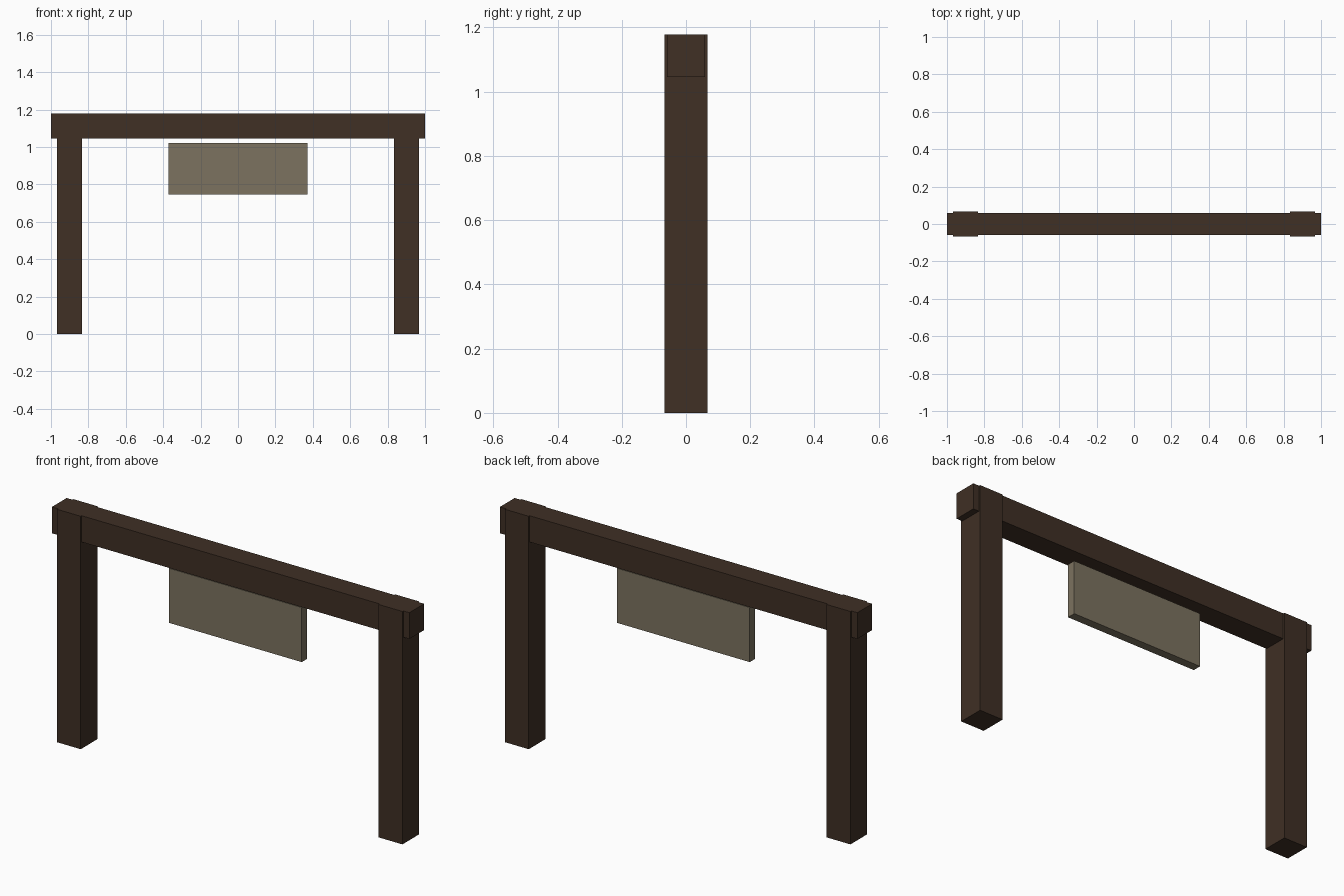
import bpy

if "Cube" in bpy.data.objects:
    bpy.data.objects.remove(bpy.data.objects["Cube"])


def material(name, color):
    m = bpy.data.materials.new(name)
    m.diffuse_color = color
    m.use_nodes = True
    m.node_tree.nodes["Principled BSDF"].inputs["Base Color"].default_value = m.diffuse_color
    return m


def box(name, center, size, mat):
    bpy.ops.mesh.primitive_cube_add(size=1, location=center)
    ob = bpy.context.object
    ob.name = name
    ob.scale = size
    bpy.ops.object.transform_apply(location=False, rotation=False, scale=True)
    ob.data.materials.append(mat)
    return ob


dark_wood = material("dark_wood", (0.05, 0.029, 0.018, 1))
pale_board = material("pale_board", (0.2, 0.17, 0.115, 1))

TOP = 1.178

# Two square posts
for side, x in (("left", -0.9), ("right", 0.9)):
    box(side + "_post", (x, 0, TOP / 2), (0.133, 0.133, TOP), dark_wood)

# Crossbeam, flush with the post tops and overhanging both ends
box("crossbeam", (0, 0, TOP - 0.0665), (2.0, 0.118, 0.133), dark_wood)

# Thin board hanging just below the beam
box("sign_board", (0, 0, 0.884), (0.744, 0.044, 0.276), pale_board)
